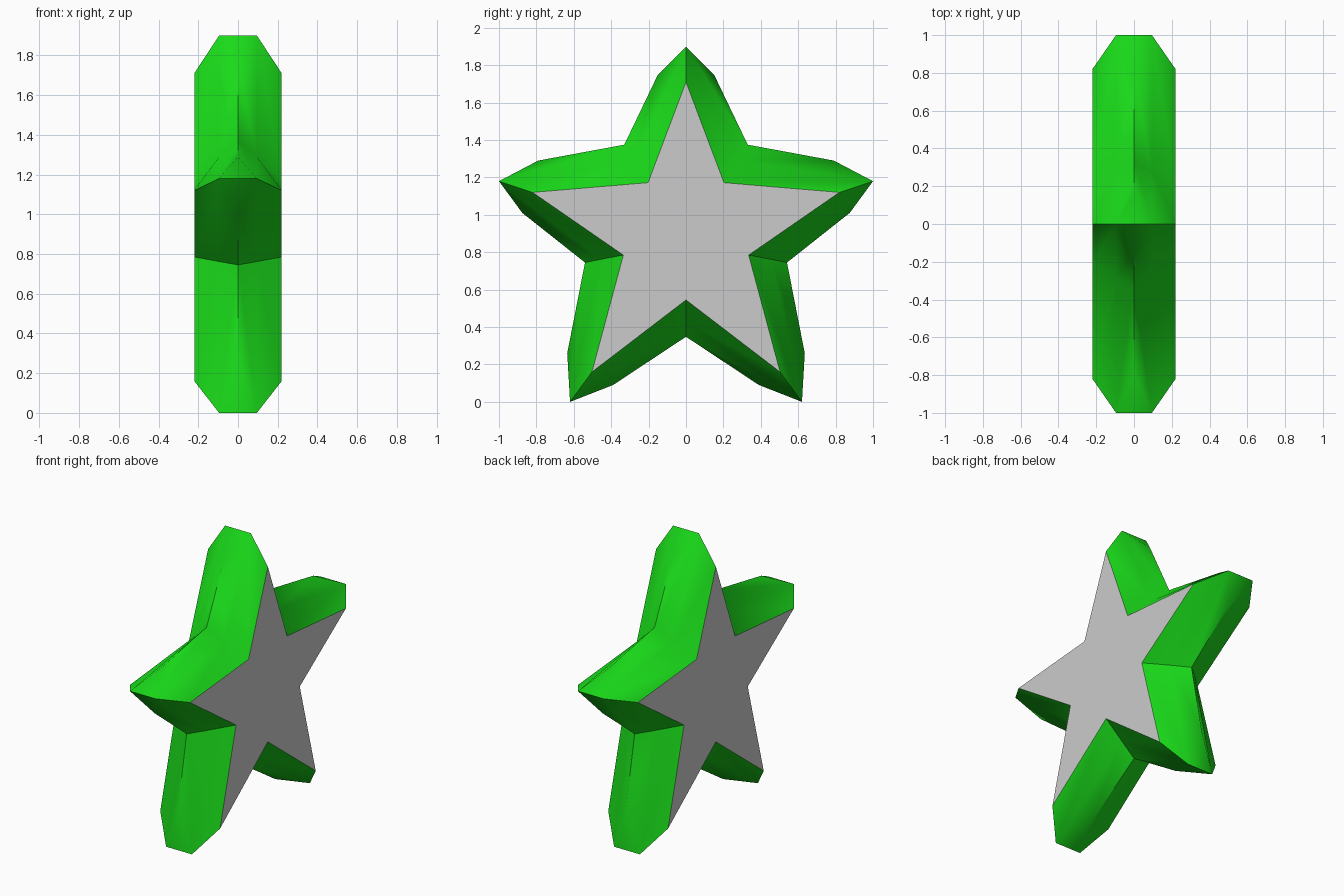
import bpy, bmesh, math

if "Cube" in bpy.data.objects:
    bpy.data.objects.remove(bpy.data.objects["Cube"])

# Half outlines (y, z) from the top tip round to the bottom notch: tip, notch, tip, ...
FACE = [(0, 1.71), (.203, 1.172), (.82, 1.12), (.335, .785), (.503, .16), (0, .545)]
BEVEL = [(0, 1.90), (.277, 1.29), (1.0, 1.18), (.455, .762), (.62, 0), (0, .433)]
# Ridge: each tip is split into two shoulders
RIDGE = [(.15, 1.75), (.33, 1.375), (.79, 1.29), (.875, 1.01),
         (.54, .745), (.635, .26), (.39, .09), (0, .348)]
FACE_X, BEVEL_X = .22, .095


def mirrored(half, skip_first):
    """Close a half outline across y = 0."""
    rest = half[1:-1] if skip_first else half[:-1]
    return half + [(-y, z) for y, z in reversed(rest)]


def finish(name, bm, mat=None):
    mesh = bpy.data.meshes.new(name)
    bm.to_mesh(mesh)
    bm.free()
    ob = bpy.data.objects.new(name, mesh)
    bpy.context.collection.objects.link(ob)
    if mat:
        mesh.materials.append(mat)
    bpy.ops.object.select_all(action='DESELECT')
    ob.select_set(True)
    bpy.context.view_layer.objects.active = ob
    bpy.ops.object.shade_smooth_by_angle(angle=math.radians(50))
    return ob


face, bevel = mirrored(FACE, True), mirrored(BEVEL, True)
ridge = mirrored(RIDGE, False)
n = len(face)

green = bpy.data.materials.new("green")
green.diffuse_color = (.01, .7, .01, 1)
green.use_nodes = True
green.node_tree.nodes["Principled BSDF"].inputs["Base Color"].default_value = green.diffuse_color

# Green bevelled rim around the star
bm = bmesh.new()


def ring(points, x):
    return [bm.verts.new((x, y, z)) for y, z in points]


mid = ring(ridge, 0)
sides = []
for s in (1, -1):
    outer, inner = ring(face, s * FACE_X), ring(bevel, s * BEVEL_X)
    sides.append(inner)
    for i in range(n):
        j = (i + 1) % n
        bm.faces.new((outer[i], outer[j], inner[j], inner[i]))
    for k in range(n // 2):
        tip, notch, nxt = inner[2 * k], inner[2 * k + 1], inner[(2 * k + 2) % n]
        a, b, c = (mid[(3 * k + m) % len(mid)] for m in range(3))
        bm.faces.new((tip, notch, b, a))
        bm.faces.new((notch, nxt, c, b))
# Pointed end facets on every arm
for k in range(n // 2):
    p, q = sides[0][2 * k], sides[1][2 * k]
    for m in (mid[3 * k], mid[3 * k - 1]):
        bm.faces.new((p, q, m))
bmesh.ops.recalc_face_normals(bm, faces=bm.faces[:])
finish("star_rim", bm, green)

# Grey flat star faces on both sides
for s, name in ((1, "star_face_right"), (-1, "star_face_left")):
    bm = bmesh.new()
    f = bm.faces.new(ring(face, s * FACE_X))
    f.normal_update()
    if f.normal.x * s < 0:
        f.normal_flip()
    finish(name, bm)
